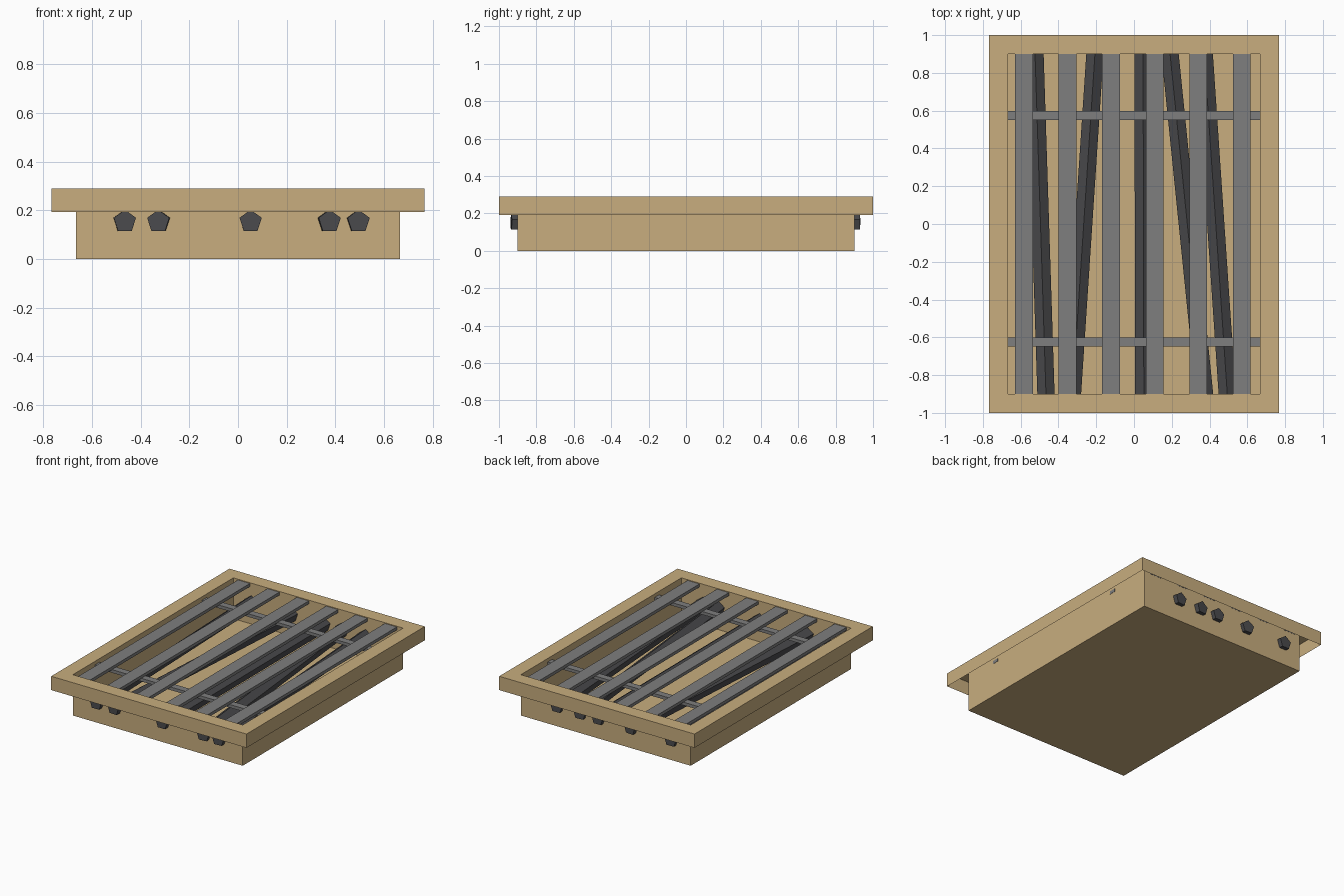
import bpy, bmesh, math
from mathutils import Vector, Matrix

if "Cube" in bpy.data.objects:
    bpy.data.objects.remove(bpy.data.objects["Cube"])


def material(name, rgb):
    m = bpy.data.materials.new(name)
    m.diffuse_color = (*rgb, 1)
    m.use_nodes = True
    m.node_tree.nodes["Principled BSDF"].inputs["Base Color"].default_value = m.diffuse_color
    return m


TAN = material("tan_clay", (0.58, 0.42, 0.21))
STEEL = material("grey_steel", (0.21, 0.21, 0.21))
CHAR = material("charred_wood", (0.07, 0.07, 0.075))


def make_object(name, bm, mat):
    me = bpy.data.meshes.new(name)
    bm.to_mesh(me)
    bm.free()
    me.materials.append(mat)
    ob = bpy.data.objects.new(name, me)
    bpy.context.collection.objects.link(ob)
    return ob


def box(name, center, size, mat):
    bm = bmesh.new()
    bmesh.ops.create_cube(bm, size=1)
    bmesh.ops.scale(bm, vec=size, verts=bm.verts)
    bmesh.ops.translate(bm, vec=center, verts=bm.verts)
    return make_object(name, bm, mat)


# Tray: thin shell of floor, walls, flat rim and hanging skirt
bm = bmesh.new()
loops = []
for hx, hy, z in [(0.667, 0.9, 0), (0.667, 0.9, 0.29), (0.767, 1, 0.29), (0.767, 1, 0.192)]:
    loops.append([bm.verts.new((sx * hx, sy * hy, z))
                  for sx, sy in ((-1, -1), (1, -1), (1, 1), (-1, 1))])
bm.faces.new(loops[0])
for inner, outer in zip(loops, loops[1:]):
    for i in range(4):
        j = (i + 1) % 4
        bm.faces.new((inner[j], inner[i], outer[i], outer[j]))
make_object("tray", bm, TAN)

# Grate bars running front to back
for i in range(6):
    x = -0.583 + i * 0.2308
    box(f"grate_bar_{i + 1}", (x, 0, 0.274), (0.094, 1.802, 0.022), STEEL)

# Cross bars under the grate
for name, y in (("cross_bar_back", 0.575), ("cross_bar_front", -0.625)):
    box(name, (0, y, 0.254), (1.337, 0.048, 0.022), STEEL)

# Five-sided logs poking through the front and back walls: (front x, back x)
for i, (xf, xb) in enumerate([(-0.465, -0.525), (-0.328, -0.205), (0.052, 0.048),
                              (0.377, 0.188), (0.496, 0.37)]):
    bm = bmesh.new()
    bmesh.ops.create_cone(bm, cap_ends=True, segments=5, radius1=0.048,
                          radius2=0.048, depth=math.hypot(1.862, xb - xf))
    # Lay the prism along y with one corner on top
    top = max(bm.verts, key=lambda v: v.co.y).co
    turn = math.pi / 2 - math.atan2(top.y, top.x)
    yaw = -math.atan2(xb - xf, 1.862)
    rot = (Matrix.Rotation(yaw, 4, 'Z') @ Matrix.Rotation(math.pi / 2, 4, 'X')
           @ Matrix.Rotation(turn, 4, 'Z'))
    bm.transform(Matrix.Translation(Vector(((xf + xb) / 2, -0.003, 0.154))) @ rot)
    make_object(f"log_{i + 1}", bm, CHAR)
